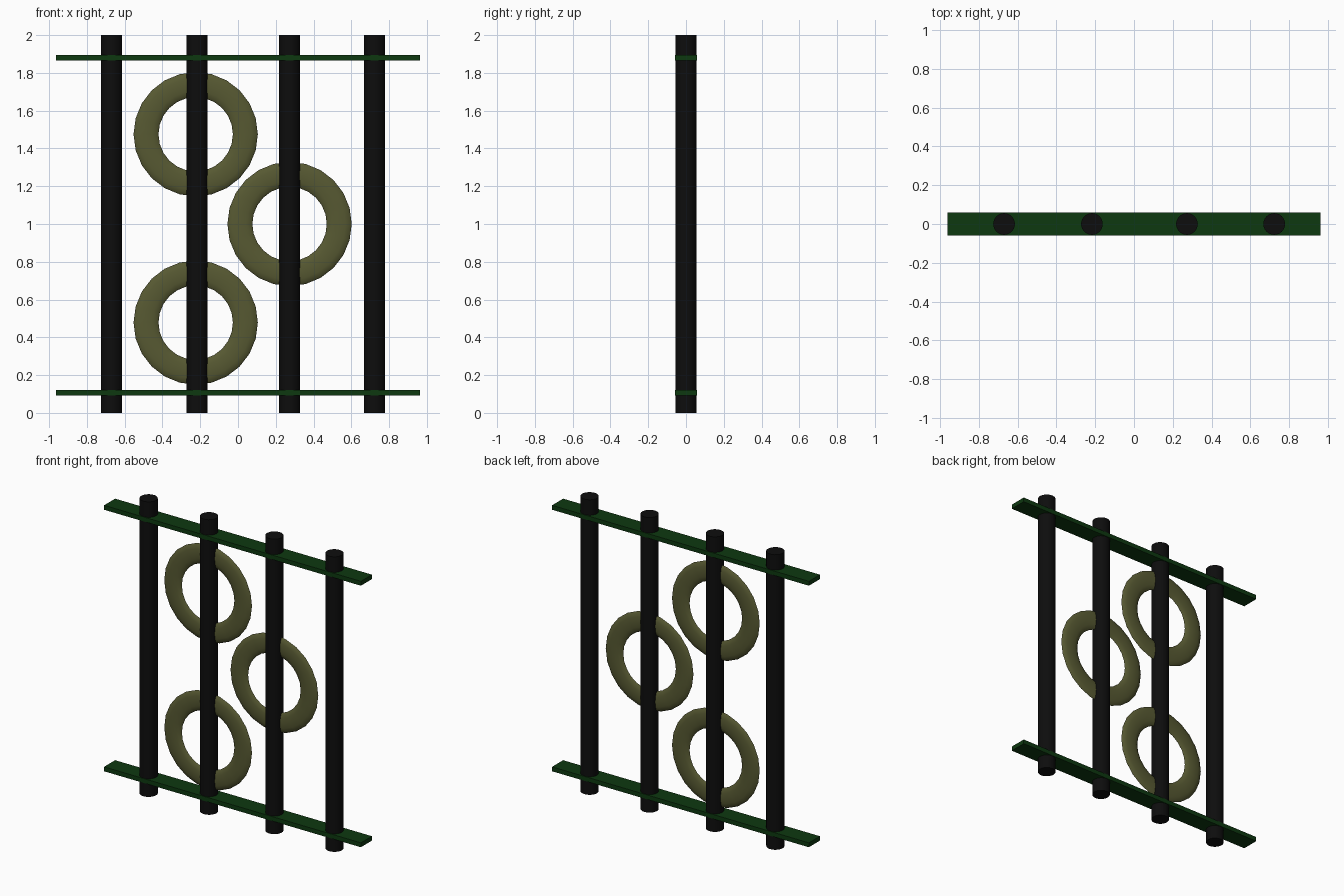
import bpy, math

if "Cube" in bpy.data.objects:
    bpy.data.objects.remove(bpy.data.objects["Cube"])


def material(name, rgb):
    m = bpy.data.materials.new(name)
    m.diffuse_color = (*rgb, 1.0)
    m.use_nodes = True
    m.node_tree.nodes["Principled BSDF"].inputs["Base Color"].default_value = m.diffuse_color
    return m


BLACK = material("black paint", (0.004, 0.004, 0.004))
GREEN = material("dark green paint", (0.004, 0.040, 0.005))
OLIVE = material("olive paint", (0.095, 0.100, 0.032))


def finish(name, mat, smooth=True):
    ob = bpy.context.object
    ob.name = name
    ob.data.materials.append(mat)
    bpy.ops.object.transform_apply(location=False, rotation=True, scale=True)
    if smooth:
        bpy.ops.object.shade_smooth_by_angle(angle=math.radians(40))


# Upright round posts
for i, x in enumerate((-0.67, -0.217, 0.273, 0.723)):
    bpy.ops.mesh.primitive_cylinder_add(vertices=24, radius=0.056, depth=2.0,
                                        location=(x, 0, 1.0))
    finish(f"post_{i + 1}", BLACK)

# Flat horizontal rails
for name, z in (("bottom_rail", 0.107), ("top_rail", 1.88)):
    bpy.ops.mesh.primitive_cube_add(size=1, location=(0, 0, z))
    bpy.context.object.scale = (1.926, 0.118, 0.03)
    finish(name, GREEN, smooth=False)

# Flattened decorative rings threaded on the middle posts
for i, (x, z) in enumerate(((-0.224, 1.475), (0.273, 1.0), (-0.224, 0.478))):
    bpy.ops.mesh.primitive_torus_add(major_segments=24, minor_segments=12,
                                     major_radius=0.263, minor_radius=0.066,
                                     location=(x, 0, z),
                                     rotation=(math.radians(90), 0, 0))
    bpy.context.object.scale.z = 0.25
    finish(f"ring_{i + 1}", OLIVE)
